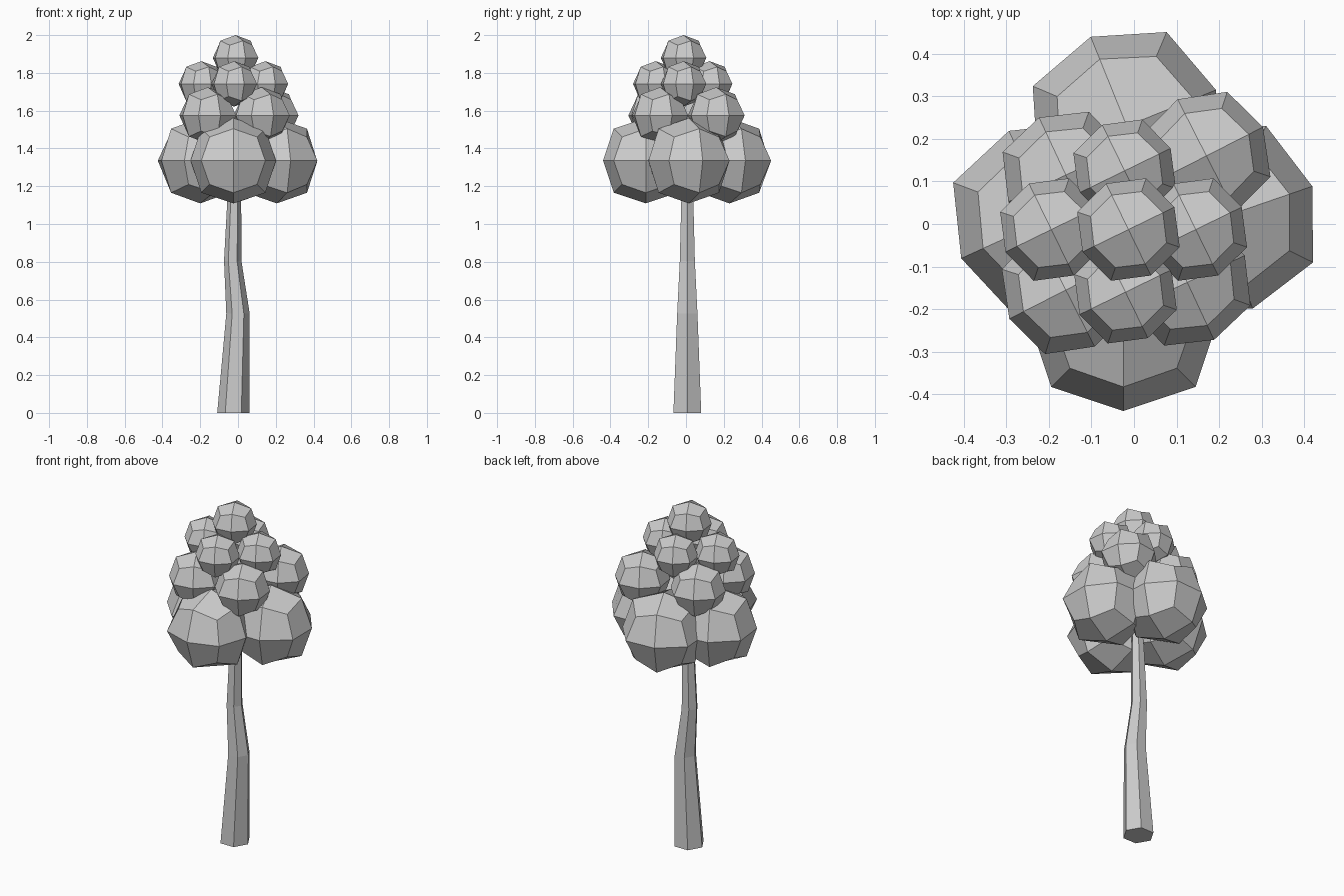
import bpy, bmesh
from math import radians, cos, sin, pi
from mathutils import Vector, Matrix

if "Cube" in bpy.data.objects:
    bpy.data.objects.remove(bpy.data.objects["Cube"])


def finish(bm, name):
    bmesh.ops.recalc_face_normals(bm, faces=bm.faces)
    mesh = bpy.data.meshes.new(name)
    bm.to_mesh(mesh)
    bm.free()
    obj = bpy.data.objects.new(name, mesh)
    bpy.context.collection.objects.link(obj)
    return obj


def leaf_clump(name, x, y, z, radius, turn):
    """Cube rounded to 24 flat quads, turned about its upright axis."""
    bm = bmesh.new()
    bmesh.ops.create_cube(bm, size=2)
    bmesh.ops.subdivide_edges(bm, edges=bm.edges[:], cuts=1, use_grid_fill=True)
    pull = {1: 1.0, 2: 0.75, 3: 5 / 9}  # face centre, edge middle, corner
    for v in bm.verts:
        v.co *= radius * pull[sum(abs(c) > 0.5 for c in v.co)]
    bm.transform(Matrix.Translation((x, y, z)) @ Matrix.Rotation(radians(turn), 4, 'Z'))
    return finish(bm, name)


# Trunk: bent, tapering six-sided column (centre x, z, radius)
path = [(-0.025, 0, 0.085), (0.0, 0.525, 0.062), (-0.028, 0.805, 0.046),
        (-0.02, 1.12, 0.037), (-0.015, 1.32, 0.03)]
bm = bmesh.new()
rings = [[bm.verts.new((x + r * cos(i * pi / 3), 0.007 + r * sin(i * pi / 3), z))
          for i in range(6)] for x, z, r in path]
for low, high in zip(rings, rings[1:]):
    for i in range(6):
        j = (i + 1) % 6
        bm.faces.new((low[i], low[j], high[j], high[i]))
bm.faces.new(rings[0][::-1])
bm.faces.new(rings[-1])
finish(bm, "trunk")

# Crown tiers: name, height, clump radius, (x, y, turn) of each clump
tiers = [
    ("lower_leaves", 1.335, 0.226, [(-0.025, -0.213, 0), (0.205, 0.015, 19),
                                    (-0.017, 0.23, 22), (-0.2, 0.013, 24.5)]),
    ("middle_leaves", 1.575, 0.149, [(-0.16, -0.155, 27), (0.125, -0.137, 25),
                                     (0.17, 0.16, 27), (-0.16, 0.115, 25)]),
    ("upper_leaves", 1.742, 0.12, [(-0.02, -0.16, 26), (0.145, -0.013, 26),
                                   (-0.022, 0.125, 26), (-0.194, -0.013, 26)]),
    ("top_leaves", 1.88, 0.12, [(-0.013, -0.013, 26)]),
]
for tier, z, radius, clumps in tiers:
    for n, (x, y, turn) in enumerate(clumps, 1):
        leaf_clump(f"{tier}_{n}", x, y, z, radius, turn)
